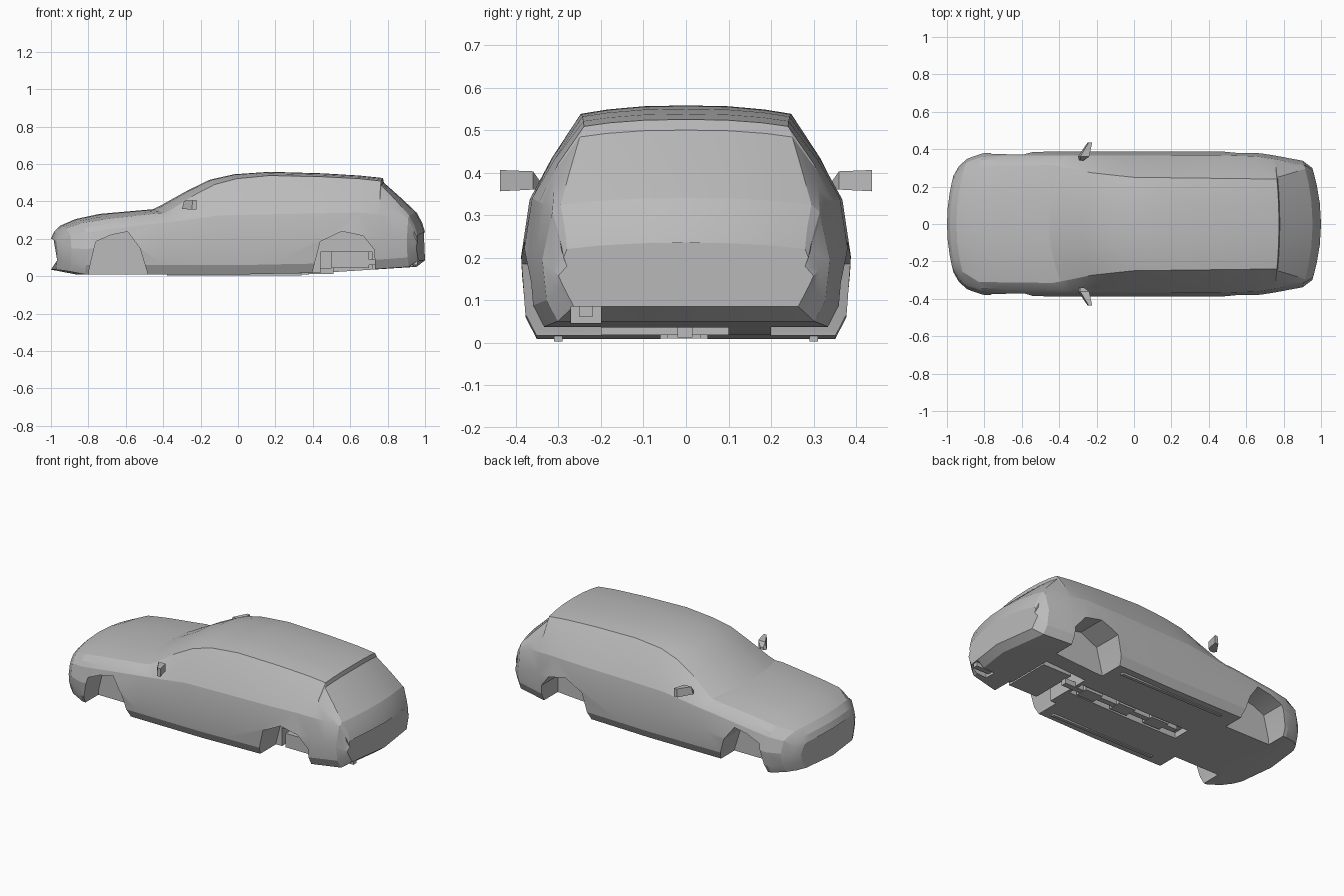
import bpy, bmesh

cube = bpy.data.objects.get("Cube")
if cube:
    bpy.data.objects.remove(cube)

paint = bpy.data.materials.new("plain grey")
paint.use_nodes = True
GREY = (0.5, 0.5, 0.5, 1)
paint.diffuse_color = GREY
paint.node_tree.nodes["Principled BSDF"].inputs["Base Color"].default_value = GREY


def shade(obj, angle):
    bpy.ops.object.select_all(action="DESELECT")
    obj.select_set(True)
    bpy.context.view_layer.objects.active = obj
    bpy.ops.object.shade_smooth_by_angle(angle=angle)


def loft(name, rings, angle=0.3):
    """Skin a row of closed rings and cap both ends."""
    bm = bmesh.new()
    rows = [[bm.verts.new(point) for point in ring] for ring in rings]
    for row, following in zip(rows, rows[1:]):
        for i in range(len(row)):
            bm.faces.new((row[i - 1], row[i], following[i], following[i - 1]))
    bm.faces.new(rows[0])
    bm.faces.new(rows[-1])
    bmesh.ops.recalc_face_normals(bm, faces=bm.faces)
    mesh = bpy.data.meshes.new(name)
    bm.to_mesh(mesh)
    bm.free()
    mesh.materials.append(paint)
    obj = bpy.data.objects.new(name, mesh)
    bpy.context.collection.objects.link(obj)
    shade(obj, angle)
    return obj


def prism(name, profile, y0, y1):
    """Side profile in x and z, extruded along y."""
    return loft(name, [[(x, y, z) for x, z in profile] for y in (y0, y1)])


def box(name, x0, x1, y0, y1, z0, z1):
    return prism(name, [(x0, z0), (x1, z0), (x1, z1), (x0, z1)], y0, y1)


def cut(target, cutter):
    cutter.hide_render = True
    modifier = target.modifiers.new("cut", "BOOLEAN")
    modifier.operation = "DIFFERENCE"
    modifier.solver = "EXACT"
    modifier.object = cutter
    bpy.context.view_layer.objects.active = target
    bpy.ops.object.modifier_apply(modifier=modifier.name)
    bpy.data.objects.remove(cutter)


def follow(track, x):
    """Read a value off a guide line at position x."""
    for (xa, a), (xb, b) in zip(track, track[1:]):
        if x <= xb:
            return a + (b - a) * (x - xa) / (xb - xa)
    return track[-1][1]


# Guide lines along the car, nose to tail
CROWN_HEIGHT = [(-1, .2), (-.985, .235), (-.95, .27), (-.87, .305), (-.74, .333), (-.5, .354),
                (-.455, .358), (-.41, .38), (-.27, .458), (-.15, .516), (-.02, .545), (.17, .558),
                (.45, .55), (.65, .538), (.775, .525), (.78, .5), (.87, .42), (.955, .34),
                (.985, .285), (1, .235)]
EDGE_DROP = [(-1, .01), (-.74, .028), (-.5, .018), (-.15, .026), (.17, .02), (1, .015)]
EDGE_WIDTH = [(-1, .22), (-.87, .31), (-.5, .315), (-.27, .275), (-.02, .25), (.775, .24),
              (.78, .25), (.955, .295), (1, .28)]
FLANK_WIDTH = [(-1, .26), (-.985, .31), (-.95, .35), (-.87, .378), (-.74, .386), (.45, .388),
               (.65, .382), (.78, .366), (.955, .338), (1, .3)]
SHOULDER_HEIGHT = [(-1, .17), (-.95, .22), (-.5, .285), (-.15, .325), (.65, .34), (.87, .325),
                   (.955, .29), (1, .18)]
FLOOR_HEIGHT = [(-1, .035), (-.87, .01), (-.02, .009), (.45, .018), (.955, .05), (1, .085)]
PLAN_BOW = [(-1, .08), (-.74, .05), (-.5, .1), (-.41, .1), (.17, 0), (.65, 0), (1, -.08)]


def section(x):
    """Cross-section: floor, sill, flank, shoulder, side glass, crowned top."""
    crown, floor, flank = (follow(t, x) for t in (CROWN_HEIGHT, FLOOR_HEIGHT, FLANK_WIDTH))
    waist, edge = follow(SHOULDER_HEIGHT, x), follow(EDGE_WIDTH, x)
    drop, bow = follow(EDGE_DROP, x), follow(PLAN_BOW, x)
    shoulder, sill = flank - .02, floor + .05
    half = [(flank - .036, floor), (flank - .01, sill), (flank, (sill + waist) / 2), (shoulder, waist),
            ((shoulder + edge) / 2 + .008, (waist + crown - drop) / 2)]
    half += [(edge * f, crown - drop * f ** 2.5) for f in (1, .75, .4)]
    ring = [(0, floor)] + half + [(0, crown)] + [(-y, z) for y, z in reversed(half)]
    return [(x + bow * (y / .39) ** 2, y, z) for y, z in ring]


body = loft("body_shell", [section(x) for x, height in CROWN_HEIGHT])

# Faceted wheel arches, cut on both sides
FRONT_ARCH = [(-.8, -.05), (-.795, .04), (-.76, .185), (-.68, .22), (-.59, .238),
              (-.525, .15), (-.485, .02), (-.48, -.05)]
REAR_ARCH = [(.39, -.05), (.4, .03), (.44, .185), (.555, .24), (.67, .215), (.73, .14), (.735, -.05)]
for side in (-1, 1):
    cut(body, prism("front_arch_cutter", FRONT_ARCH, side * .22, side * .5))
    cut(body, prism("rear_arch_cutter", REAR_ARCH, side * .2, side * .5))

# Underbody exhaust tunnel, muffler bay and tailpipe notch
cut(body, box("tunnel_cutter", -.35, .42, -.06, .05, -.05, .045))
cut(body, box("muffler_bay_cutter", .44, .72, -.3, .1, -.05, .13))
cut(body, box("tail_notch_cutter", .85, 1.1, -.27, -.2, -.05, .085))
shade(body, .6)

# Exhaust: pipe, silencers, muffler and tailpipe
box("exhaust_pipe", -.3, .51, -.02, .015, .012, .044)
for name, x in (("front", -.22), ("middle", .02), ("rear", .26)):
    box("exhaust_silencer_" + name, x, x + .12, -.045, .035, .01, .046)
box("muffler", .5, .7, -.25, .05, .045, .131)
box("tailpipe", .68, .96, -.25, -.22, .06, .09)

for side, label in ((-1, "left"), (1, "right")):
    # Sill strip under the doors
    box("sill_strip_" + label, -.38, .34, side * .29, side * .31, .003, .015)
    # Door mirror: thin tapered blade swept backwards
    blade = []
    for y, x, low, high, thick in ((.34, -.28, .362, .375, .012), (.36, -.27, .36, .403, .03),
                                   (.437, -.235, .356, .406, .012)):
        blade.append([(x - thick, side * y, low), (x + thick, side * y, low),
                      (x + thick, side * y, high), (x - thick * .6, side * y, high)])
    loft("door_mirror_" + label, blade)
